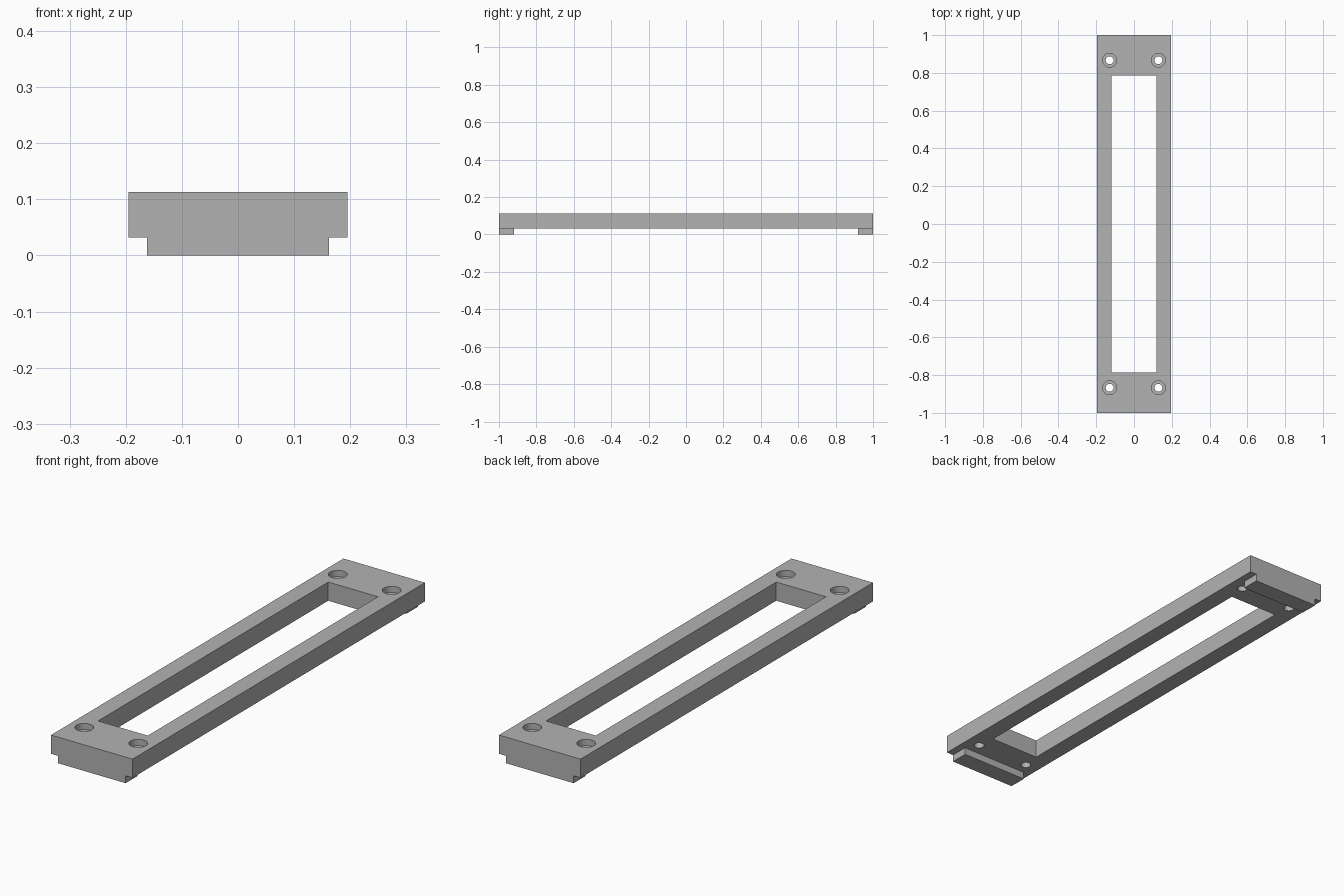
import bpy
import bmesh
from mathutils import Matrix

cube = bpy.data.objects.get("Cube")
if cube:
    bpy.data.objects.remove(cube, do_unlink=True)

# Overall measures
BOTTOM, TOP = 0.032, 0.113
BORE_FLOOR = TOP - 0.027
HOLE_X, HOLE_Y = 0.129, 0.867

grey = bpy.data.materials.new("plain grey")
grey.use_nodes = True
colour = (0.45, 0.45, 0.45, 1)
grey.diffuse_color = colour
grey.node_tree.nodes["Principled BSDF"].inputs["Base Color"].default_value = colour


def add_object(name, bm):
    mesh = bpy.data.meshes.new(name)
    bm.to_mesh(mesh)
    bm.free()
    mesh.materials.append(grey)
    obj = bpy.data.objects.new(name, mesh)
    bpy.context.collection.objects.link(obj)
    return obj


def box(name, x, y, z):
    """Box between the (low, high) limits on each axis."""
    bm = bmesh.new()
    size = [b - a for a, b in (x, y, z)]
    centre = [(a + b) / 2 for a, b in (x, y, z)]
    matrix = Matrix.Translation(centre) @ Matrix.Diagonal((*size, 1))
    bmesh.ops.create_cube(bm, size=1, matrix=matrix)
    return add_object(name, bm)


def cylinder(name, x, y, radius, low, high):
    bm = bmesh.new()
    bmesh.ops.create_cone(bm, cap_ends=True, segments=40, radius1=radius, radius2=radius,
                          depth=high - low,
                          matrix=Matrix.Translation((x, y, (low + high) / 2)))
    return add_object(name, bm)


def combine(target, other, operation):
    """Apply a boolean to the target and drop the helper."""
    other.hide_render = True
    mod = target.modifiers.new(operation.lower(), "BOOLEAN")
    mod.operation, mod.solver, mod.object = operation, "EXACT", other
    bpy.context.view_layer.objects.active = target
    bpy.ops.object.modifier_apply(modifier=mod.name)
    bpy.data.objects.remove(other, do_unlink=True)


# Long frame with a rectangular window
frame = box("mounting_frame", (-0.195, 0.195), (-1, 1), (BOTTOM, TOP))
combine(frame, box("window_cutter", (-0.119, 0.119), (-0.787, 0.787), (-0.1, 0.2)), "DIFFERENCE")

# Locating ridge under each end, flush with the end face
for side in (-1, 1):
    limits = sorted((side * 0.92, side))
    combine(frame, box("end_ridge", (-0.162, 0.162), limits, (0, BOTTOM)), "UNION")

# Counterbored screw holes in the corners
for sx in (-1, 1):
    for sy in (-1, 1):
        x, y = sx * HOLE_X, sy * HOLE_Y
        combine(frame, cylinder("bore_cutter", x, y, 0.037, BORE_FLOOR, 0.2), "DIFFERENCE")
        combine(frame, cylinder("hole_cutter", x, y, 0.021, -0.1, 0.2), "DIFFERENCE")

# Smooth hole walls, sharp edges elsewhere
bpy.ops.object.select_all(action="DESELECT")
frame.select_set(True)
bpy.context.view_layer.objects.active = frame
bpy.ops.object.shade_smooth_by_angle()
